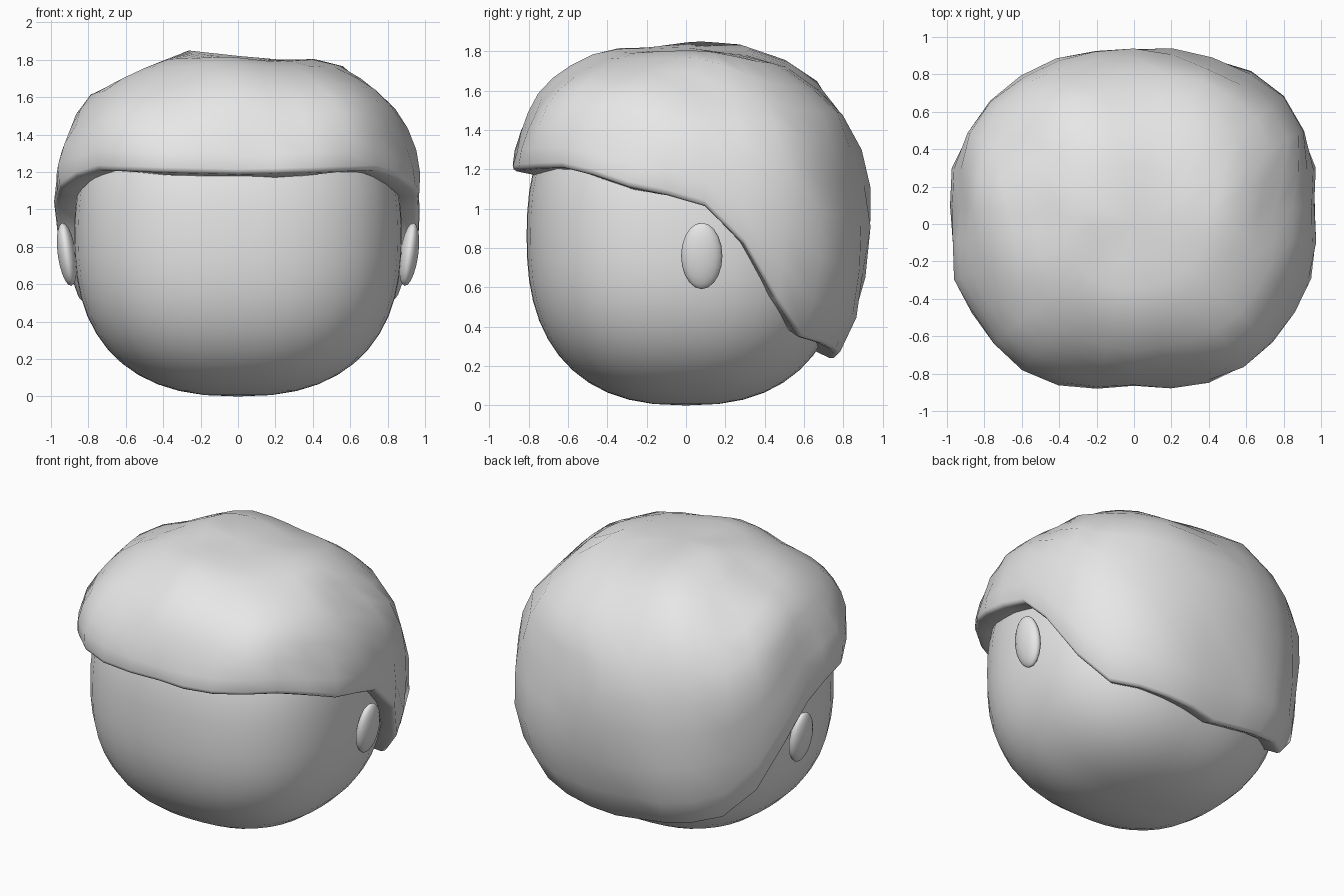
import bpy, bmesh, math
from mathutils import Vector, noise

cube = bpy.data.objects.get("Cube")
if cube:
    bpy.data.objects.remove(cube, do_unlink=True)

grey = bpy.data.materials.new("plain grey")
grey.use_nodes = True
grey.diffuse_color = (0.8, 0.8, 0.8, 1)
grey.node_tree.nodes["Principled BSDF"].inputs["Base Color"].default_value = (0.8, 0.8, 0.8, 1)

# Hairline: angle from the front in degrees -> height
HAIRLINE = [(0, 1.19), (48, 1.21), (61, 1.17), (74, 1.1), (90, 1.05), (98, 1.0),
            (106, 0.87), (113, 0.68), (123, 0.45), (131, 0.34), (158, 0.27), (180, 0.23)]


def hairline(angle):
    a = abs(math.degrees(angle))
    for (a0, z0), (a1, z1) in zip(HAIRLINE, HAIRLINE[1:]):
        if a <= a1:
            return z0 + (z1 - z0) * (a - a0) / (a1 - a0)
    return HAIRLINE[-1][1]


def rounded_point(angle, w, half, centre, p):
    """Point on a boxy ellipsoid; w runs from 1 at the top to -1 at the bottom."""
    sx, sy = math.sin(angle), -math.cos(angle)
    ring = max(0, 1 - abs(w) ** p) ** (1 / p)
    ring /= (abs(sx) ** p + abs(sy) ** p) ** (1 / p)
    return Vector((sx * ring * half[0], sy * ring * half[1], centre + w * half[2]))


def finish(name, bm):
    bmesh.ops.recalc_face_normals(bm, faces=bm.faces)
    mesh = bpy.data.meshes.new(name)
    bm.to_mesh(mesh)
    bm.free()
    mesh.materials.append(grey)
    mesh.shade_smooth()
    obj = bpy.data.objects.new(name, mesh)
    bpy.context.collection.objects.link(obj)
    return obj


def dome(name, point, segments, rings, closed):
    """Rings of point(angle, t) from the crown (t=0) down to t=1."""
    bm = bmesh.new()
    angles = [-math.pi + math.tau * i / segments for i in range(segments)]
    crown = bm.verts.new(point(0, 0))
    last = rings if closed else rings + 1
    rows = [[bm.verts.new(point(a, r / rings)) for a in angles] for r in range(1, last)]
    for i in range(segments):
        j = (i + 1) % segments
        bm.faces.new((crown, rows[0][i], rows[0][j]))
        for up, low in zip(rows, rows[1:]):
            bm.faces.new((up[i], low[i], low[j], up[j]))
    if closed:
        base = bm.verts.new(point(0, 1))
        for i in range(segments):
            bm.faces.new((rows[-1][(i + 1) % segments], rows[-1][i], base))
    return finish(name, bm)


# Head
def head_point(angle, t):
    return rounded_point(angle, math.cos(math.pi * t), (0.875, 0.81, 0.86), 0.86, 2.45)


dome("head", head_point, 40, 24, True)


# Hair cap: uneven shell that ends at the hairline
def hair_point(angle, t):
    centre, up, down = 0.95, 0.88, 1.05
    drop = hairline(angle) - centre
    end = math.acos(drop / (up if drop > 0 else down))
    w = math.cos(end * t)
    co = rounded_point(angle, w, (0.98, 0.93, up if w > 0 else down), centre, 2.5)
    lump = noise.noise(co * 2.6 + Vector((3.1, 1.7, 0.4))) * 0.05
    out = Vector((co.x, co.y, co.z - centre)).normalized()
    if t == 1:
        lump -= 0.01
    co += out * lump
    if t == 1:
        co.z = hairline(angle)
    return co


hair = dome("hair", hair_point, 30, 10, False)
shell = hair.modifiers.new("thickness", "SOLIDIFY")
shell.thickness = 0.15
shell.offset = -1
rim = hair.modifiers.new("soft rim", "BEVEL")
rim.width = 0.025
rim.segments = 2
rim.limit_method = "ANGLE"
rim.angle_limit = math.radians(50)

# Ears
for side, name in ((1, "left_ear"), (-1, "right_ear")):
    bm = bmesh.new()
    bmesh.ops.create_uvsphere(bm, u_segments=14, v_segments=10, radius=1)
    ear = finish(name, bm)
    ear.scale = (0.05, 0.105, 0.17)
    ear.rotation_euler = (0, side * math.radians(8), 0)
    ear.location = (side * 0.915, 0.08, 0.76)
